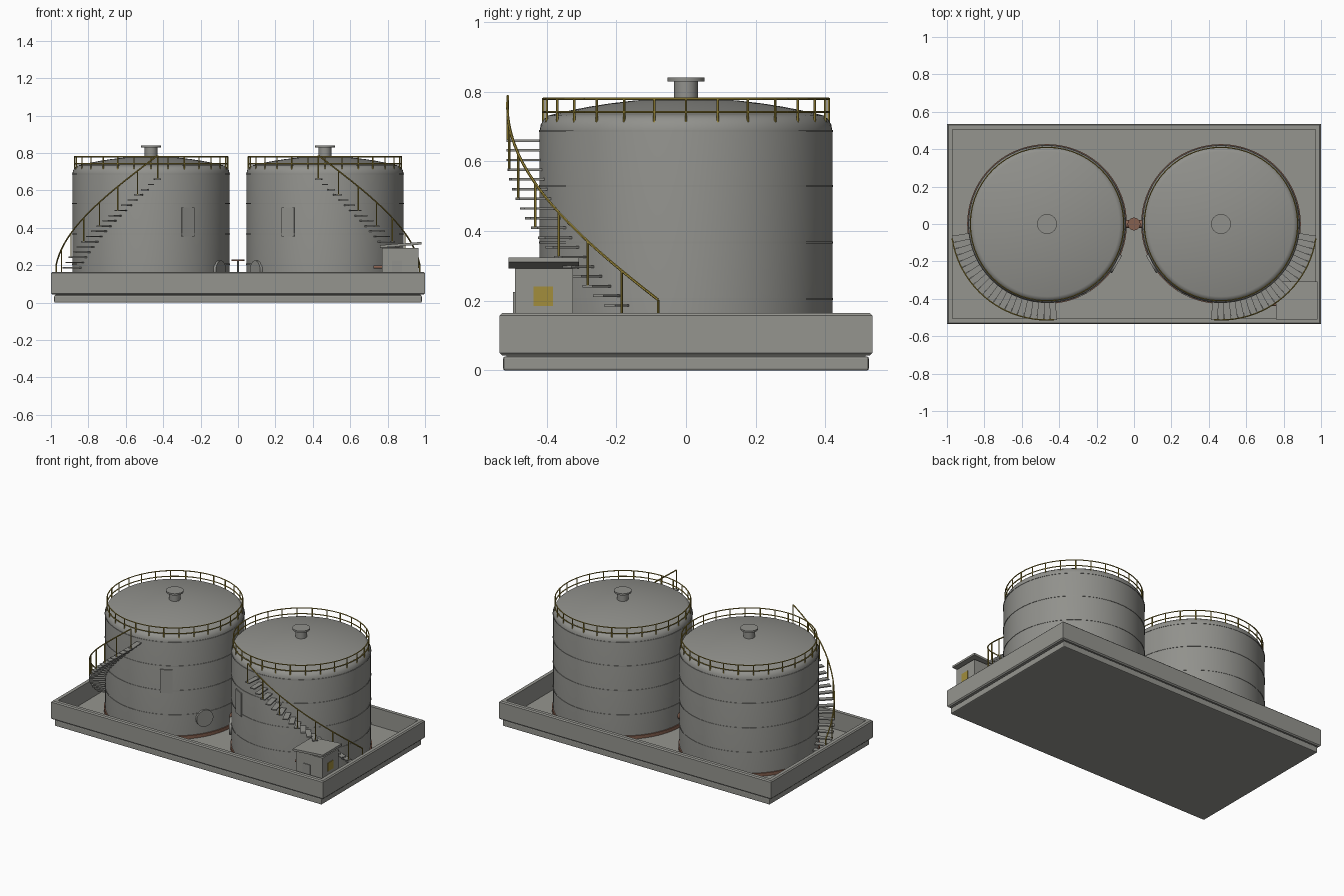
import bpy, bmesh, math
from mathutils import Matrix, Vector

if "Cube" in bpy.data.objects:
    bpy.data.objects.remove(bpy.data.objects["Cube"])


def material(name, rgb):
    m = bpy.data.materials.new(name)
    m.diffuse_color = (*rgb, 1)
    m.use_nodes = True
    m.node_tree.nodes["Principled BSDF"].inputs["Base Color"].default_value = m.diffuse_color
    return m


CONCRETE = material("concrete grey", (0.30, 0.30, 0.275))
STEEL = material("tank grey", (0.285, 0.285, 0.265))
RUST = material("rust brown", (0.24, 0.12, 0.08))
YELLOW = material("safety yellow", (0.36, 0.27, 0.045))

TANK_X, R = 0.465, 0.42


def finish(name, bm, mat, smooth=False):
    bmesh.ops.recalc_face_normals(bm, faces=bm.faces)
    mesh = bpy.data.meshes.new(name)
    bm.to_mesh(mesh)
    bm.free()
    mesh.materials.append(mat)
    obj = bpy.data.objects.new(name, mesh)
    bpy.context.collection.objects.link(obj)
    if smooth:
        bpy.ops.object.select_all(action='DESELECT')
        obj.select_set(True)
        bpy.context.view_layer.objects.active = obj
        bpy.ops.object.shade_smooth_by_angle(angle=math.radians(35))
    return obj


def add_box(bm, center, size, rot=None):
    m = Matrix.Translation(center) @ (rot or Matrix()) @ Matrix.Diagonal((*size, 1))
    bmesh.ops.create_cube(bm, size=1, matrix=m)


def add_rod(bm, a, b, r, sides=6):
    a, b = Vector(a), Vector(b)
    d = b - a
    m = Matrix.Translation((a + b) / 2) @ d.to_track_quat('Z', 'Y').to_matrix().to_4x4()
    bmesh.ops.create_cone(bm, cap_ends=True, segments=sides, radius1=r, radius2=r,
                          depth=d.length, matrix=m)


def add_path(bm, pts, r, closed=False):
    """Rods along a path, slightly overlapping at the joints."""
    ends = pts[1:] + pts[:1] if closed else pts[1:]
    for a, b in zip(pts, ends):
        add_rod(bm, a, b, r)


def box(name, center, size, mat, rot=None, bevel=0):
    bm = bmesh.new()
    add_box(bm, center, size, rot)
    if bevel:
        bmesh.ops.bevel(bm, geom=bm.edges[:], offset=bevel, segments=2, affect='EDGES', profile=0.5)
    return finish(name, bm, mat)


def rod(name, a, b, r, mat, sides=32):
    bm = bmesh.new()
    add_rod(bm, a, b, r, sides)
    return finish(name, bm, mat, True)


def lathe(name, profile, x, mat, seg=72, closed=False):
    bm = bmesh.new()
    verts = [bm.verts.new((x + r, 0, z)) for r, z in profile]
    pairs = list(zip(verts, verts[1:] + (verts[:1] if closed else [])))
    edges = [bm.edges.new(p) for p in pairs if p[0] != p[1]]
    bmesh.ops.spin(bm, geom=verts + edges, cent=(x, 0, 0), axis=(0, 0, 1),
                   angle=2 * math.pi, steps=seg, use_duplicate=False)
    bmesh.ops.remove_doubles(bm, verts=bm.verts, dist=1e-4)
    return finish(name, bm, mat, True)


def polar(side, deg, r, z):
    a = math.radians(deg)
    return (side * (TANK_X + r * math.cos(a)), r * math.sin(a), z)


def facing(side, deg):
    """Rotation that turns local x outward from the tank."""
    a = math.radians(deg)
    return Matrix.Rotation(math.atan2(math.sin(a), side * math.cos(a)), 4, 'Z')


# Base slab and containment walls
box("base_slab", (0, 0, 0.02), (1.965, 1.05, 0.04), CONCRETE, bevel=0.006)
box("basin_floor", (0, 0, 0.041), (1.95, 1.03, 0.012), CONCRETE)
bm = bmesh.new()
loops = []
for hx, hy, z in ((1.0, 0.535, 0.05), (1.0, 0.535, 0.158), (0.993, 0.528, 0.165),
                  (0.97, 0.505, 0.165), (0.97, 0.505, 0.043), (0.993, 0.528, 0.043)):
    loops.append([bm.verts.new((sx * hx, sy * hy, z))
                  for sx, sy in ((-1, -1), (1, -1), (1, 1), (-1, 1))])
for lo, hi in zip(loops, loops[1:] + loops[:1]):
    for i in range(4):
        j = (i + 1) % 4
        bm.faces.new((lo[i], lo[j], hi[j], hi[i]))
finish("containment_wall", bm, CONCRETE)

for s, label in ((-1, "left"), (1, "right")):
    x = s * TANK_X
    # Tank shell with rounded shoulder and shallow dome
    dome = [(0.395 * math.cos(t), 0.732 + 0.05 * (1 - math.cos(t) ** 2))
            for t in (k * math.pi / 16 for k in range(1, 8))]
    shell = [(0, 0.05), (R, 0.05), (R, 0.69), (0.417, 0.706), (0.408, 0.722), (0.395, 0.732)]
    lathe(label + "_tank", shell + dome + [(0, 0.782)], x, STEEL)
    lathe(label + "_tank_foot", [(0.40, 0.045), (0.427, 0.045), (0.427, 0.068), (0.40, 0.068)],
          x, RUST, closed=True)
    # Weld seams
    for k, z in enumerate((0.205, 0.367, 0.53, 0.687)):
        lathe(f"{label}_seam_{k}", [(0.415, z - 0.003), (0.4225, z - 0.003),
              (0.4225, z + 0.003), (0.415, z + 0.003)], x, STEEL, closed=True)
    # Roof vent
    lathe(label + "_roof_vent", [(0, 0.77), (0.034, 0.77), (0.034, 0.83), (0.053, 0.83),
          (0.053, 0.841), (0, 0.841)], x, STEEL, seg=32)

    # Roof railing
    bm = bmesh.new()
    for z in (0.742, 0.78):
        add_path(bm, [polar(s, k * 360 / 56, 0.41, z) for k in range(56)], 0.0035, True)
    for k in range(28):
        a = k * 360 / 28
        add_rod(bm, polar(s, a, 0.41, 0.71), polar(s, a, 0.41, 0.78), 0.0035)
    finish(label + "_roof_railing", bm, YELLOW)

    # Spiral stair wrapped around the shell
    steps = [(-9 - 85 * k / 21, 0.075 + 0.585 * k / 21) for k in range(22)]
    bm = bmesh.new()
    for a, z in steps:
        add_box(bm, polar(s, a, 0.467, z), (0.098, 0.034, 0.007), facing(s, a))
    finish(label + "_stair_treads", bm, STEEL)
    bm = bmesh.new()
    add_path(bm, [polar(s, a, 0.513, z + 0.128) for a, z in steps], 0.004)
    for a, z in steps[::3]:
        add_rod(bm, polar(s, a, 0.513, z), polar(s, a, 0.513, z + 0.128), 0.0035)
    finish(label + "_stair_handrail", bm, YELLOW)

    # Manhole and level gauge plate
    rod(label + "_manhole", polar(s, -150, 0.40, 0.17), polar(s, -150, 0.432, 0.17), 0.055, STEEL)
    box(label + "_gauge_plate", polar(s, -118, 0.416, 0.43), (0.02, 0.075, 0.155),
        STEEL, facing(s, -118))

# Connecting pipe with valve handwheel
rod("connecting_pipe", (-0.06, 0, 0.12), (0.06, 0, 0.12), 0.022, RUST, 20)
rod("valve_stem", (0, 0, 0.12), (0, 0, 0.225), 0.005, STEEL, 10)
rod("valve_handwheel", (0, 0, 0.222), (0, 0, 0.23), 0.034, RUST, 24)

# Control hut with sloping roof, door and warning panel
box("control_hut", (0.868, -0.408, 0.168), (0.195, 0.167, 0.25), CONCRETE)
box("hut_roof", (0.87, -0.408, 0.309), (0.222, 0.203, 0.014), CONCRETE,
    Matrix.Rotation(math.radians(-4.5), 4, 'Y'))
box("hut_door", (0.85, -0.492, 0.135), (0.055, 0.008, 0.18), STEEL)
box("warning_panel", (0.966, -0.41, 0.213), (0.006, 0.055, 0.055), YELLOW)
rod("hut_conduit", (0.725, -0.43, 0.19), (0.78, -0.43, 0.19), 0.008, RUST, 12)
